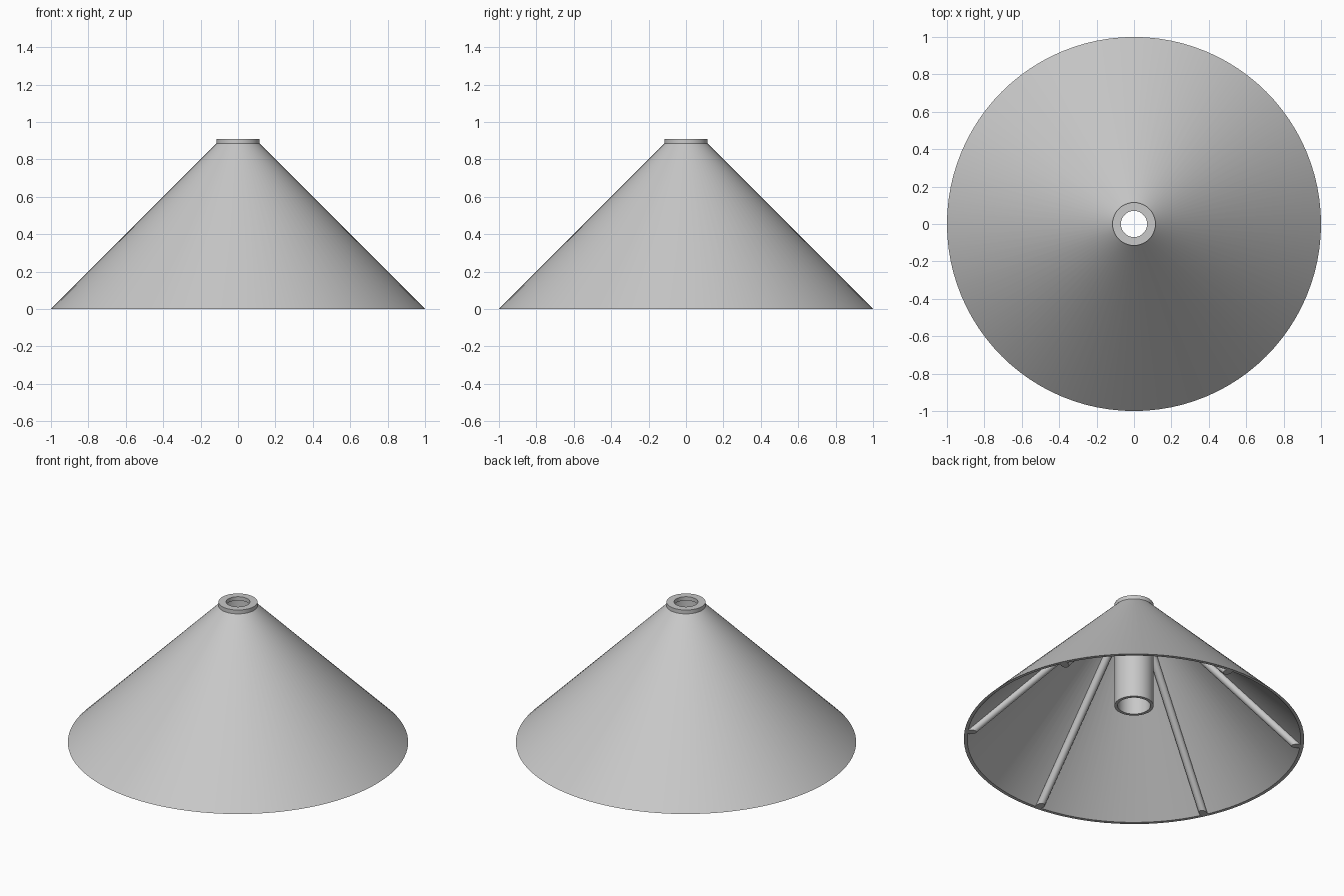
import bpy, bmesh
from math import radians, sin, cos, sqrt, tau
from mathutils import Vector, Matrix

cube = bpy.data.objects.get("Cube")
if cube:
    bpy.data.objects.remove(cube, do_unlink=True)

grey = bpy.data.materials.new("light grey")
grey.use_nodes = True
colour = (0.58, 0.58, 0.58, 1)
grey.diffuse_color = colour
grey.node_tree.nodes["Principled BSDF"].inputs["Base Color"].default_value = colour


def finish(name, bm):
    """Turn a bmesh into a smooth, sharp-edged object."""
    bmesh.ops.recalc_face_normals(bm, faces=bm.faces)
    mesh = bpy.data.meshes.new(name)
    bm.to_mesh(mesh)
    bm.free()
    mesh.materials.append(grey)
    obj = bpy.data.objects.new(name, mesh)
    bpy.context.collection.objects.link(obj)
    bpy.ops.object.select_all(action='DESELECT')
    obj.select_set(True)
    bpy.context.view_layer.objects.active = obj
    bpy.ops.object.shade_smooth_by_angle(angle=radians(30))
    return obj


def lathe(name, profile, steps=96):
    """Revolve a closed (radius, height) profile around z."""
    bm = bmesh.new()
    verts = [bm.verts.new((r, 0, z)) for r, z in profile]
    edges = [bm.edges.new((v, verts[i - 1])) for i, v in enumerate(verts)]
    bmesh.ops.spin(bm, geom=verts + edges, cent=(0, 0, 0), axis=(0, 0, 1),
                   angle=tau, steps=steps)
    bmesh.ops.remove_doubles(bm, verts=bm.verts, dist=1e-4)
    return finish(name, bm)


# Thin conical shade
lathe("shade", [(1, 0), (0.112, 0.888), (0.112, 0.868), (0.98, 0)])

# Hollow centre tube with a collar and a narrower lip at the top
lathe("centre_tube", [(0.115, 0.225), (0.115, 0.91), (0.07, 0.91),
                      (0.07, 0.885), (0.096, 0.885), (0.096, 0.225)])

# Round ribs running down the inside, cut level at both ends
RIB_RADIUS, RIB_FOOT, RIB_TOP, SIDES = 0.024, 0.962, 0.82, 24
for k in range(6):
    bm = bmesh.new()
    ring = [bm.verts.new((RIB_FOOT + RIB_RADIUS * sqrt(2) * cos(tau * i / SIDES),
                          RIB_RADIUS * sin(tau * i / SIDES), 0))
            for i in range(SIDES)]
    foot = bm.faces.new(ring)
    top = bmesh.ops.extrude_face_region(bm, geom=[foot], use_keep_orig=True)
    moved = [g for g in top["geom"] if isinstance(g, bmesh.types.BMVert)]
    bmesh.ops.translate(bm, verts=moved, vec=Vector((-RIB_TOP, 0, RIB_TOP)))
    turn = Matrix.Rotation(radians(25 + 60 * k), 3, 'Z')
    bmesh.ops.rotate(bm, verts=bm.verts, cent=(0, 0, 0), matrix=turn)
    finish(f"inner_rib_{k + 1}", bm)
